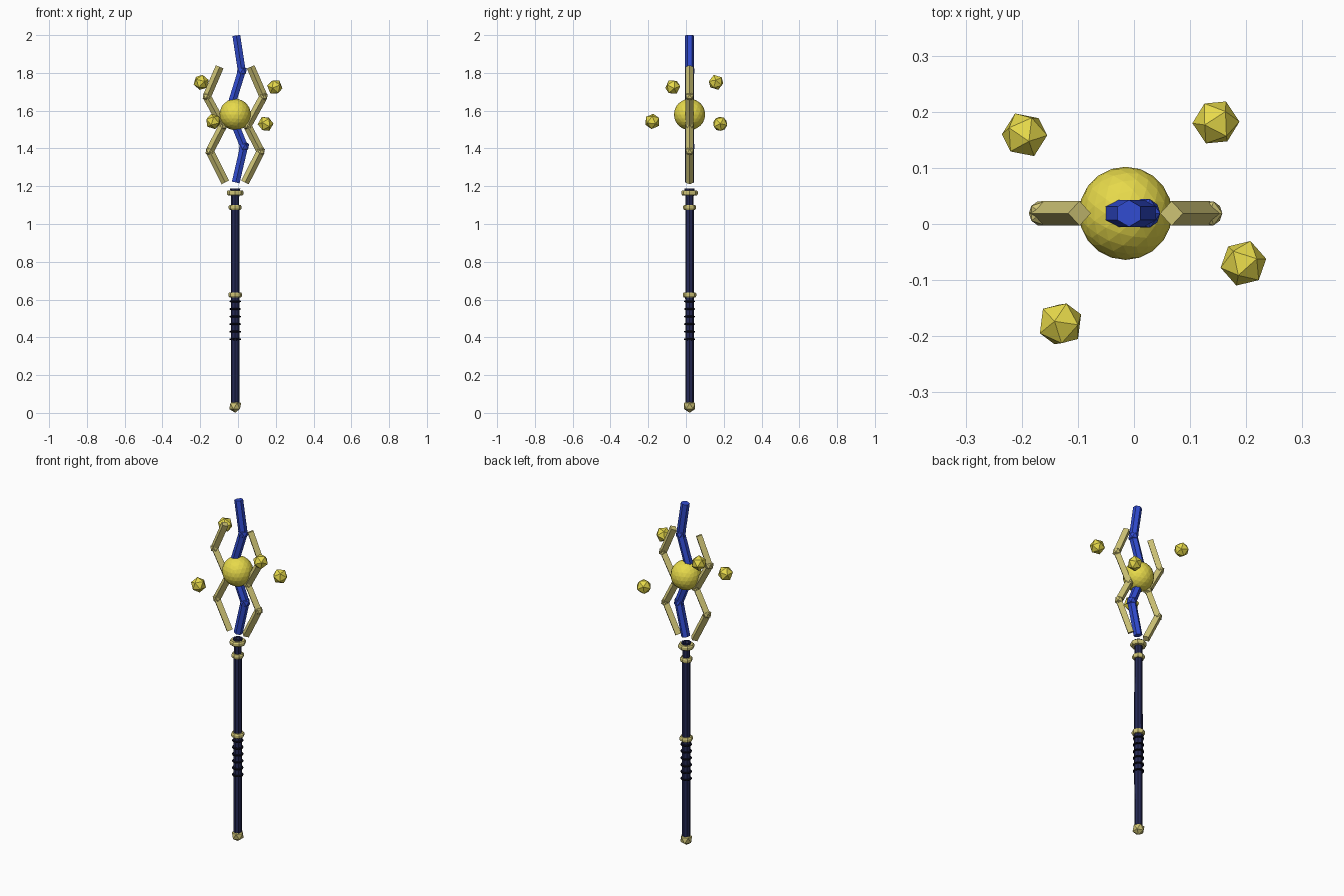
import bpy, bmesh, math
from mathutils import Vector, Matrix

if "Cube" in bpy.data.objects:
    bpy.data.objects.remove(bpy.data.objects["Cube"])

CX, CY = -0.015, 0.019  # staff axis


def material(name, rgb):
    m = bpy.data.materials.new(name)
    m.diffuse_color = (*rgb, 1)
    m.use_nodes = True
    m.node_tree.nodes["Principled BSDF"].inputs["Base Color"].default_value = m.diffuse_color
    return m


NAVY = material("navy", (0.018, 0.022, 0.09))
BLACK = material("black", (0.004, 0.004, 0.012))
BLUE = material("blue", (0.03, 0.07, 0.62))
GOLD = material("gold", (0.8, 0.7, 0.07))
BRASS = material("pale_brass", (0.62, 0.55, 0.18))


def finish(name, bm, mat):
    bmesh.ops.recalc_face_normals(bm, faces=bm.faces)
    me = bpy.data.meshes.new(name)
    bm.to_mesh(me)
    bm.free()
    me.materials.append(mat)
    ob = bpy.data.objects.new(name, me)
    bpy.context.collection.objects.link(ob)


def ball(name, loc, r, sub, mat, tilt=0.0):
    bm = bmesh.new()
    rot = Matrix.Rotation(tilt, 4, (1, 0.6, 0.3))
    bmesh.ops.create_icosphere(bm, subdivisions=sub, radius=r,
                               matrix=Matrix.Translation(loc) @ rot)
    finish(name, bm, mat)


def lathe(name, profile, mat, sides=8, closed=False):
    """Revolve (radius, z) points around the staff axis."""
    bm = bmesh.new()
    rings = [[bm.verts.new((CX + r * math.cos(a), CY + r * math.sin(a), z))
              for a in (2 * math.pi * i / sides for i in range(sides))]
             for r, z in profile]
    pairs = list(zip(rings, rings[1:]))
    if closed:
        pairs.append((rings[-1], rings[0]))
    else:
        bm.faces.new(rings[0])
        bm.faces.new(rings[-1])
    for lo, hi in pairs:
        for i in range(sides):
            j = (i + 1) % sides
            bm.faces.new((lo[i], lo[j], hi[j], hi[i]))
    finish(name, bm, mat)


def zigzag(name, points, r, sides, joint, mat):
    """Straight rods between points with a faceted knuckle at each bend."""
    bm = bmesh.new()
    pts = [Vector((x, CY, z)) for x, z in points]
    for a, b in zip(pts, pts[1:]):
        d = b - a
        rot = Matrix.Rotation(math.atan2(d.x, d.z), 4, 'Y')
        bmesh.ops.create_cone(bm, cap_ends=True, segments=sides, radius1=r,
                              radius2=r, depth=d.length,
                              matrix=Matrix.Translation((a + b) / 2) @ rot)
    for p in pts[1:-1]:
        bmesh.ops.create_icosphere(bm, subdivisions=1, radius=joint,
                                   matrix=Matrix.Translation(p))
    finish(name, bm, mat)


# shaft, pommel and flared socket
lathe("shaft", [(0.022, 0.04), (0.023, 0.62), (0.022, 1.10)], NAVY)
ball("pommel", (CX, CY, 0.036), 0.035, 1, BRASS)
lathe("socket", [(0.021, 1.09), (0.021, 1.14), (0.027, 1.187),
                 (0.019, 1.187), (0.015, 1.15)], NAVY)

# brass collars
for name, z, r in (("grip_collar", 0.625, 0.036), ("neck_collar", 1.088, 0.034),
                   ("socket_collar", 1.165, 0.044)):
    lathe(name, [(r - 0.005, z - 0.013), (r, z - 0.006), (r, z + 0.006),
                 (r - 0.005, z + 0.013), (0.018, z + 0.013),
                 (0.018, z - 0.013)], BRASS, closed=True)

# thin grip rings
for i in range(6):
    z = 0.39 + 0.04 * i
    lathe(f"grip_ring_{i + 1}", [(0.020, z - 0.006), (0.030, z - 0.003),
                                 (0.030, z + 0.003), (0.020, z + 0.006)],
          BLACK, sides=10, closed=True)

# blue lightning core and mirrored side prongs
zigzag("lightning_core", [(-0.012, 1.22), (0.032, 1.41), (-0.045, 1.60),
                          (0.020, 1.81), (-0.009, 1.998)], 0.024, 6, 0.030, BLUE)
prong = [(0.052, 1.22), (0.135, 1.385), (0.065, 1.52), (0.15, 1.675), (0.082, 1.832)]
for side, s in (("right", 1), ("left", -1)):
    zigzag(f"{side}_prong", [(CX + s * x, z) for x, z in prong], 0.022, 4, 0.025, BRASS)

# central orb and floating orbs
ball("central_orb", (CX, CY, 1.58), 0.083, 3, GOLD)
for i, p in enumerate([(-0.195, 0.159, 1.75), (0.146, 0.181, 1.53),
                       (0.195, -0.070, 1.725), (-0.131, -0.178, 1.543)]):
    ball(f"floating_orb_{i + 1}", p, 0.042, 1, GOLD, 0.35 + 0.5 * i)
